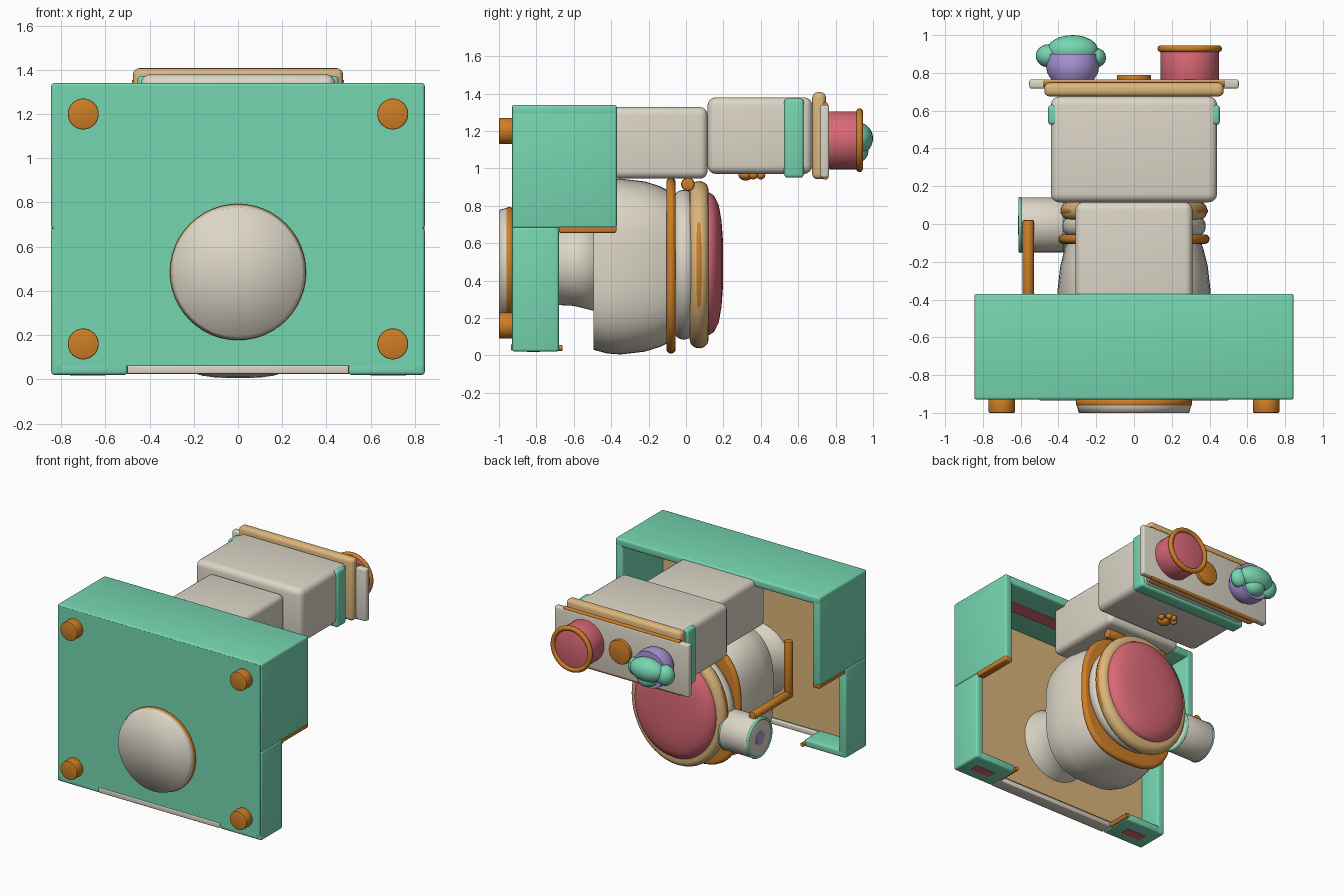
import bpy, bmesh, math
from mathutils import Matrix, Vector

if "Cube" in bpy.data.objects:
    bpy.data.objects.remove(bpy.data.objects["Cube"])


def material(name, rgb):
    m = bpy.data.materials.new(name)
    m.use_nodes = True
    m.diffuse_color = (*rgb, 1)
    m.node_tree.nodes["Principled BSDF"].inputs["Base Color"].default_value = (*rgb, 1)
    return m


MINT = material("mint", (0.18, 0.67, 0.44))
CREAM = material("cream", (0.72, 0.67, 0.57))
ORANGE = material("orange", (0.62, 0.21, 0.02))
TAN = material("tan", (0.72, 0.47, 0.20))
PINK = material("pink", (0.70, 0.14, 0.18))
PURPLE = material("purple", (0.42, 0.32, 0.72))


def finish(bm, name, mat, angle=35):
    bmesh.ops.recalc_face_normals(bm, faces=bm.faces)
    mesh = bpy.data.meshes.new(name)
    bm.to_mesh(mesh)
    bm.free()
    mesh.materials.append(mat)
    ob = bpy.data.objects.new(name, mesh)
    bpy.context.collection.objects.link(ob)
    bpy.ops.object.select_all(action="DESELECT")
    ob.select_set(True)
    bpy.context.view_layer.objects.active = ob
    bpy.ops.object.shade_smooth_by_angle(angle=math.radians(angle))
    return ob


def box(name, mat, x, y, z, bevel=0.0, segments=3):
    """Rounded box from three (low, high) ranges."""
    bm = bmesh.new()
    bmesh.ops.create_cube(bm, size=1)
    for v in bm.verts:
        v.co = [r[0] + (c + 0.5) * (r[1] - r[0]) for c, r in zip(v.co, (x, y, z))]
    if bevel:
        bmesh.ops.bevel(bm, geom=bm.edges[:], offset=bevel, segments=segments,
                        profile=0.5, affect="EDGES")
    return finish(bm, name, mat)


def rod(name, mat, a, b, r, bevel=0.0, sides=32):
    """Round bar from point a to point b."""
    a, b = Vector(a), Vector(b)
    bm = bmesh.new()
    turn = (b - a).to_track_quat("Z", "Y").to_matrix().to_4x4()
    bmesh.ops.create_cone(bm, cap_ends=True, segments=sides, radius1=r, radius2=r,
                          depth=(b - a).length,
                          matrix=Matrix.Translation((a + b) / 2) @ turn)
    if bevel:
        rim = [e for e in bm.edges if any(len(f.verts) > 4 for f in e.link_faces)]
        bmesh.ops.bevel(bm, geom=rim, offset=bevel, segments=2, profile=0.5, affect="EDGES")
    return finish(bm, name, mat)


def ball(name, mat, centre, radii):
    bm = bmesh.new()
    bmesh.ops.create_uvsphere(bm, u_segments=24, v_segments=14, radius=1,
                              matrix=Matrix.Translation(centre) @ Matrix.Diagonal((*radii, 1)))
    return finish(bm, name, mat)


def outline(rx, rz, power, count=48):
    """Superellipse points in the x-z plane."""
    pts = []
    for i in range(count):
        t = 2 * math.pi * i / count
        c, s = math.cos(t), math.sin(t)
        pts.append((rx * math.copysign(abs(c) ** (2 / power), c),
                    rz * math.copysign(abs(s) ** (2 / power), s)))
    return pts


def loft(name, mat, rows, zc, power=2, angle=35):
    """Skin through (y, half width, half height) rows along y."""
    bm = bmesh.new()
    rings = [[bm.verts.new((x, y, zc + z)) for x, z in outline(rx, rz, power)]
             for y, rx, rz in rows]
    for p, q in zip(rings, rings[1:]):
        for i in range(len(p)):
            j = (i + 1) % len(p)
            bm.faces.new((p[i], p[j], q[j], q[i]))
    for ring, y in ((rings[0], rows[0][0]), (rings[-1], rows[-1][0])):
        hub = bm.verts.new((0, y, zc))
        for i in range(len(ring)):
            bm.faces.new((ring[i - 1], ring[i], hub))
    return finish(bm, name, mat, angle)


def cushion(name, mat, y0, y1, rx, rz, zc, roll, power=2):
    """Disc with a rounded edge."""
    rows = []
    for i in range(11):
        t = math.pi * i / 10
        inset = roll * (1 - math.sin(t))
        rows.append(((y0 + y1) / 2 - math.cos(t) * (y1 - y0) / 2, rx - inset, rz - inset))
    return loft(name, mat, rows, zc, power)


def hoop(name, mat, centre, r, tube, axis):
    bm = bmesh.new()
    turn = Vector(axis).to_track_quat("Z", "Y").to_matrix().to_4x4()
    place = Matrix.Translation(centre) @ turn
    circle = [bm.verts.new(place @ Vector((r + tube * math.cos(a), 0, tube * math.sin(a))))
              for a in [math.pi * i / 5 for i in range(10)]]
    edges = [bm.edges.new((circle[i - 1], circle[i])) for i in range(10)]
    bmesh.ops.spin(bm, geom=circle + edges, cent=centre, axis=Vector(axis),
                   angle=2 * math.pi, steps=40, use_merge=True)
    bmesh.ops.remove_doubles(bm, verts=bm.verts, dist=0.0001)
    return finish(bm, name, mat, 60)


# Room shell: base, top wall, stepped side walls
box("room_base", MINT, (-0.835, 0.835), (-0.93, -0.86), (0.06, 1.33))
box("floor_panel", TAN, (-0.79, 0.79), (-0.865, -0.85), (0.07, 1.29))
box("top_wall", MINT, (-0.845, 0.845), (-0.93, -0.37), (1.28, 1.34), 0.014)
box("threshold", CREAM, (-0.5, 0.5), (-0.935, -0.84), (0.025, 0.062), 0.006)
box("top_wall_stripe", PINK, (-0.78, 0.78), (-0.66, -0.56), (1.273, 1.282))


def span(s, a, b):
    return tuple(sorted((s * a, s * b)))


for side, s in (("left", 1), ("right", -1)):
    wall = span(s, 0.785, 0.845)
    box(side + "_upper_wall", MINT, wall, (-0.93, -0.37), (0.68, 1.34), 0.014)
    box(side + "_lower_wall", MINT, wall, (-0.93, -0.68), (0.02, 0.685), 0.014)
    box(side + "_wall_cap", ORANGE, span(s, 0.783, 0.843), (-0.68, -0.372), (0.655, 0.695), 0.01)
    box(side + "_bottom_wall", MINT, span(s, 0.5, 0.845), (-0.93, -0.68), (0.02, 0.075), 0.014)
    box(side + "_bottom_patch", PINK, span(s, 0.6, 0.76), (-0.85, -0.78), (0.017, 0.022))
    rod(side + "_door_trim", ORANGE, (s * 0.5, -0.84, 0.04), (s * 0.5, -0.66, 0.04), 0.016)
    for level, z in (("lower", 0.16), ("upper", 1.2)):
        rod(f"{side}_{level}_foot", ORANGE, (s * 0.7, -1, z), (s * 0.7, -0.92, z), 0.07, 0.006)

# Pedestal passing through the base, with its collar
loft("pedestal", CREAM, [(-1, 0.292, 0.292), (-0.96, 0.304, 0.304), (-0.9, 0.295, 0.295),
                         (-0.8, 0.245, 0.245), (-0.7, 0.215, 0.215), (-0.6, 0.22, 0.22),
                         (-0.48, 0.25, 0.25)], 0.485, angle=180)
cushion("pedestal_collar", ORANGE, -0.965, -0.925, 0.308, 0.308, 0.485, 0.012)

# Bowl, rim, seat and padded lid
loft("bowl", CREAM, [(-0.495, 0.38, 0.445), (-0.42, 0.4, 0.465), (-0.35, 0.405, 0.47),
                     (-0.22, 0.39, 0.455), (-0.14, 0.37, 0.43), (-0.08, 0.35, 0.40)],
     0.475, 2.9)
cushion("bowl_rim", ORANGE, -0.105, -0.055, 0.4, 0.47, 0.48, 0.025, 2.7)
cushion("seat", CREAM, -0.06, 0.035, 0.38, 0.40, 0.485, 0.035)
cushion("lid", TAN, 0.02, 0.12, 0.388, 0.447, 0.485, 0.045)
cushion("lid_trim", ORANGE, 0.05, 0.088, 0.391, 0.438, 0.485, 0.015)
loft("lid_pad", PINK, [(0.1, 0.335, 0.38), (0.125, 0.335, 0.38), (0.15, 0.32, 0.365),
                       (0.175, 0.275, 0.315), (0.19, 0.2, 0.23), (0.198, 0.1, 0.115)], 0.49)
for side, s in (("left", 1), ("right", -1)):
    rod(side + "_hinge", ORANGE, (s * 0.11, 0.01, 0.915), (s * 0.25, 0.01, 0.915), 0.036, 0.012)

# Cistern
box("cistern_neck", CREAM, (-0.31, 0.31), (-0.5, 0.115), (0.945, 1.327), 0.04, 4)
box("cistern", CREAM, (-0.44, 0.44), (0.115, 0.675), (0.97, 1.38), 0.045, 4)
box("cistern_band", MINT, (-0.455, 0.455), (0.525, 0.63), (0.95, 1.373), 0.018)
box("cistern_lid", TAN, (-0.475, 0.475), (0.675, 0.748), (0.942, 1.407), 0.028, 4)
box("shelf", CREAM, (-0.555, 0.555), (0.717, 0.765), (0.95, 1.34), 0.012)
for level, z in (("upper", 1.338), ("lower", 0.955)):
    rod(level + "_shelf_trim", ORANGE, (-0.48, 0.745, z), (0.48, 0.745, z), 0.016)
rod("flush_button", ORANGE, (0, 0.75, 1.15), (0, 0.79, 1.15), 0.09, 0.008)

# Paw emblem under the cistern
ball("paw_pad", ORANGE, (0, 0.32, 0.965), (0.045, 0.04, 0.03))
for i, (x, y) in enumerate(((-0.055, 0.36), (-0.02, 0.4), (0.02, 0.4), (0.055, 0.36))):
    ball(f"paw_toe_{i + 1}", ORANGE, (x, y, 0.965), (0.022, 0.024, 0.024))

# Pot and plant on the shelf
rod("pot", PINK, (0.295, 0.755, 1.15), (0.295, 0.93, 1.15), 0.155, 0.012, 40)
hoop("pot_rim", ORANGE, Vector((0.295, 0.928, 1.15)), 0.153, 0.018, (0, 1, 0))
loft_pot = loft("plant_pot", PURPLE, [(0.76, 0.11, 0.11), (0.8, 0.135, 0.135),
                                      (0.85, 0.142, 0.142), (0.9, 0.135, 0.135)], 1.15)
loft_pot.location.x = -0.325
ball("plant_crown", MINT, (-0.325, 0.92, 1.16), (0.135, 0.08, 0.085))
ball("plant_leaf_left", MINT, (-0.21, 0.88, 1.14), (0.062, 0.055, 0.07))
ball("plant_leaf_right", MINT, (-0.45, 0.89, 1.14), (0.07, 0.062, 0.075))
ball("plant_leaf_low", MINT, (-0.32, 0.91, 1.09), (0.075, 0.065, 0.06))

# Paper roll on its bracket
rod("paper_roll", CREAM, (-0.608, -0.005, 0.37), (-0.36, -0.005, 0.37), 0.145, 0.006, 40)
for end, x in (("outer", -0.603), ("inner", -0.368)):
    hoop(end + "_roll_edge", MINT, Vector((x, -0.005, 0.37)), 0.138, 0.01, (1, 0, 0))
rod("roll_core", PURPLE, (-0.613, -0.005, 0.37), (-0.5, -0.005, 0.37), 0.05)
rod("bracket_arm", ORANGE, (-0.56, -0.43, 0.53), (-0.56, 0.02, 0.53), 0.03, 0.008)
rod("bracket_post", ORANGE, (-0.56, -0.41, 0.51), (-0.56, -0.41, 0.93), 0.03, 0.008)
